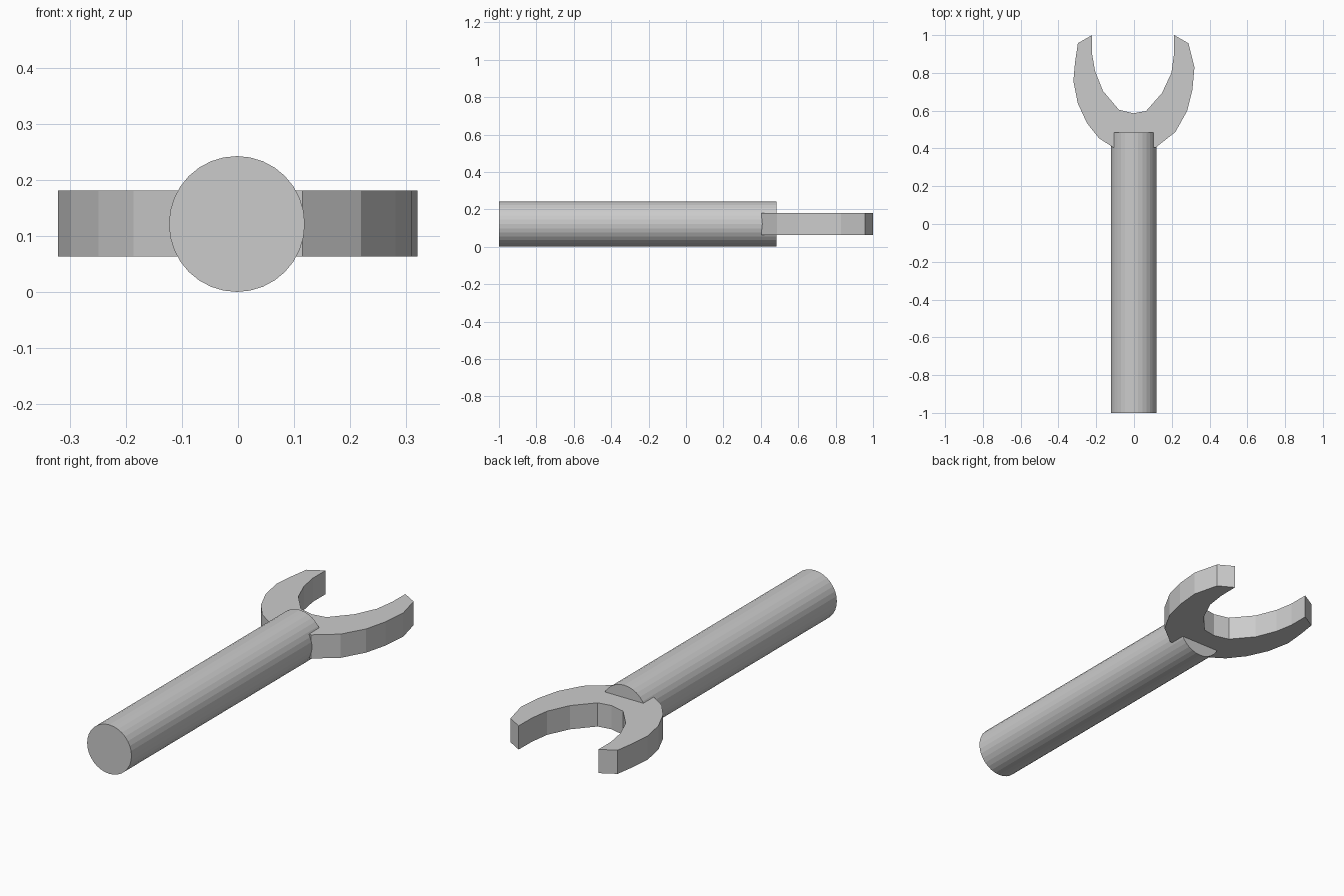
import bpy, bmesh, math

if "Cube" in bpy.data.objects:
    bpy.data.objects.remove(bpy.data.objects["Cube"])

# Handle: round bar lying along y
bpy.ops.mesh.primitive_cylinder_add(vertices=32, radius=0.121, depth=1.485,
                                    location=(-0.002, -0.2575, 0.1215),
                                    rotation=(math.pi / 2, 0, 0))
bpy.context.object.name = "handle"

# Open jaw: faceted outline extruded upwards
outer = [(-0.222, 1.0), (-0.297, 0.957), (-0.312, 0.857), (-0.321, 0.757),
         (-0.298, 0.64), (-0.249, 0.534), (-0.186, 0.455), (-0.11, 0.405),
         (0.115, 0.405), (0.219, 0.487), (0.281, 0.598), (0.309, 0.709),
         (0.32, 0.83), (0.288, 0.957), (0.213, 1.0)]
inner = [(0.212, 0.9), (0.198, 0.8), (0.148, 0.693), (0.064, 0.598),
         (-0.005, 0.586), (-0.08, 0.605), (-0.164, 0.704),
         (-0.206, 0.809), (-0.222, 0.9)]
Z0, Z1 = 0.064, 0.181

bm = bmesh.new()
face = bm.faces.new([bm.verts.new((x, y, Z0)) for x, y in outer + inner])
ext = bmesh.ops.extrude_face_region(bm, geom=[face], use_keep_orig=True)
top = [v for v in ext["geom"] if isinstance(v, bmesh.types.BMVert)]
bmesh.ops.translate(bm, verts=top, vec=(0, 0, Z1 - Z0))
bmesh.ops.recalc_face_normals(bm, faces=bm.faces)
mesh = bpy.data.meshes.new("jaw")
bm.to_mesh(mesh)
bm.free()
bpy.context.collection.objects.link(bpy.data.objects.new("jaw", mesh))
